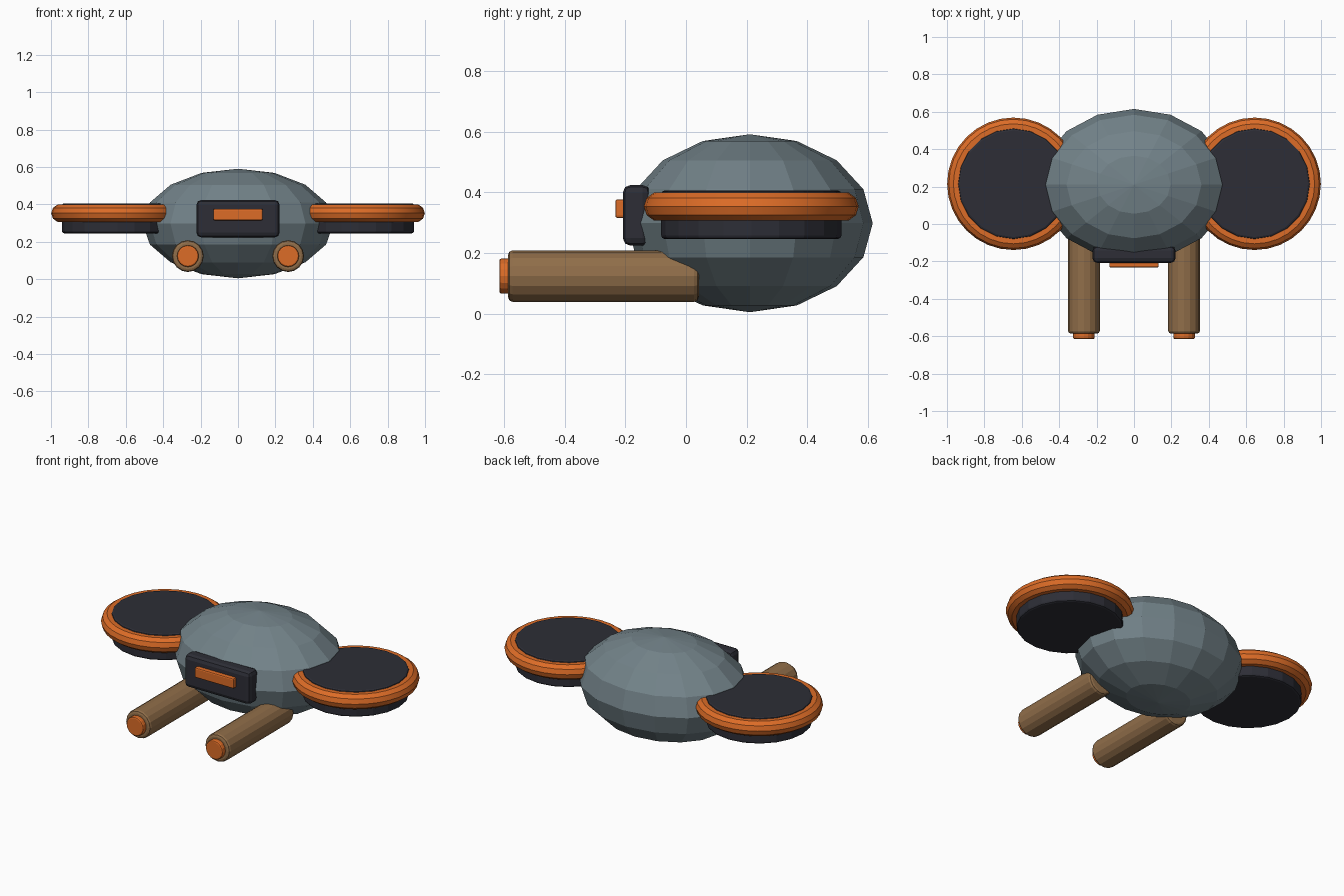
import bpy
import math

cube = bpy.data.objects.get("Cube")
if cube:
    bpy.data.objects.remove(cube, do_unlink=True)


def material(name, rgb):
    m = bpy.data.materials.new(name)
    m.use_nodes = True
    m.diffuse_color = (*rgb, 1)
    m.node_tree.nodes["Principled BSDF"].inputs["Base Color"].default_value = (*rgb, 1)
    return m


GREY = material("slate grey", (0.17, 0.225, 0.25))
DARK = material("charcoal", (0.026, 0.027, 0.037))
ORANGE = material("orange", (0.72, 0.15, 0.02))
BROWN = material("bronze brown", (0.28, 0.155, 0.067))


def finish(name, mat, bevel=0, smooth=True, segments=2):
    ob = bpy.context.object
    ob.name = name
    ob.data.materials.append(mat)
    bpy.ops.object.transform_apply(location=False, rotation=True, scale=True)
    if bevel:
        mod = ob.modifiers.new("bevel", "BEVEL")
        mod.width = bevel
        mod.segments = segments
        mod.limit_method = "ANGLE"
        mod.angle_limit = math.radians(40)
    if smooth:
        bpy.ops.object.shade_smooth_by_angle(angle=math.radians(30))
    return ob


def box(name, mat, loc, size, bevel):
    bpy.ops.mesh.primitive_cube_add(size=1, location=loc)
    bpy.context.object.scale = size
    return finish(name, mat, bevel, smooth=False)


def cylinder(name, mat, loc, radius, depth, sides, bevel, along_y=False):
    rot = (math.pi / 2, 0, 0) if along_y else (0, 0, 0)
    bpy.ops.mesh.primitive_cylinder_add(vertices=sides, radius=radius, depth=depth,
                                        location=loc, rotation=rot)
    return finish(name, mat, bevel, smooth=False)


# Faceted ellipsoid body
bpy.ops.mesh.primitive_uv_sphere_add(segments=16, ring_count=8, radius=1,
                                     location=(0, 0.21, 0.298))
bpy.context.object.scale = (0.51, 0.405, 0.293)
finish("body", GREY, smooth=False)

# Front sensor panel and its light bar
box("face_panel", DARK, (0, -0.163, 0.324), (0.444, 0.09, 0.2), 0.025)
box("light_bar", ORANGE, (0, -0.21, 0.346), (0.264, 0.046, 0.062), 0.008)

for side, label in ((1, "left"), (-1, "right")):
    # Rotor pod: dark drum with an orange guard ring
    x = side * 0.645
    cylinder(label + "_rotor_drum", DARK, (x, 0.215, 0.326), 0.297, 0.16, 20, 0.012)
    bpy.ops.mesh.primitive_torus_add(major_segments=32, minor_segments=10,
                                     major_radius=0.306, minor_radius=0.048,
                                     location=(x, 0.215, 0.353))
    finish(label + "_rotor_ring", ORANGE)

    # Forward barrel with an orange tip
    x = side * 0.268
    cylinder(label + "_barrel", BROWN, (x, -0.272, 0.124), 0.085, 0.628, 16, 0.015, True)
    cylinder(label + "_barrel_tip", ORANGE, (x, -0.596, 0.124), 0.058, 0.038, 16, 0.008, True)
